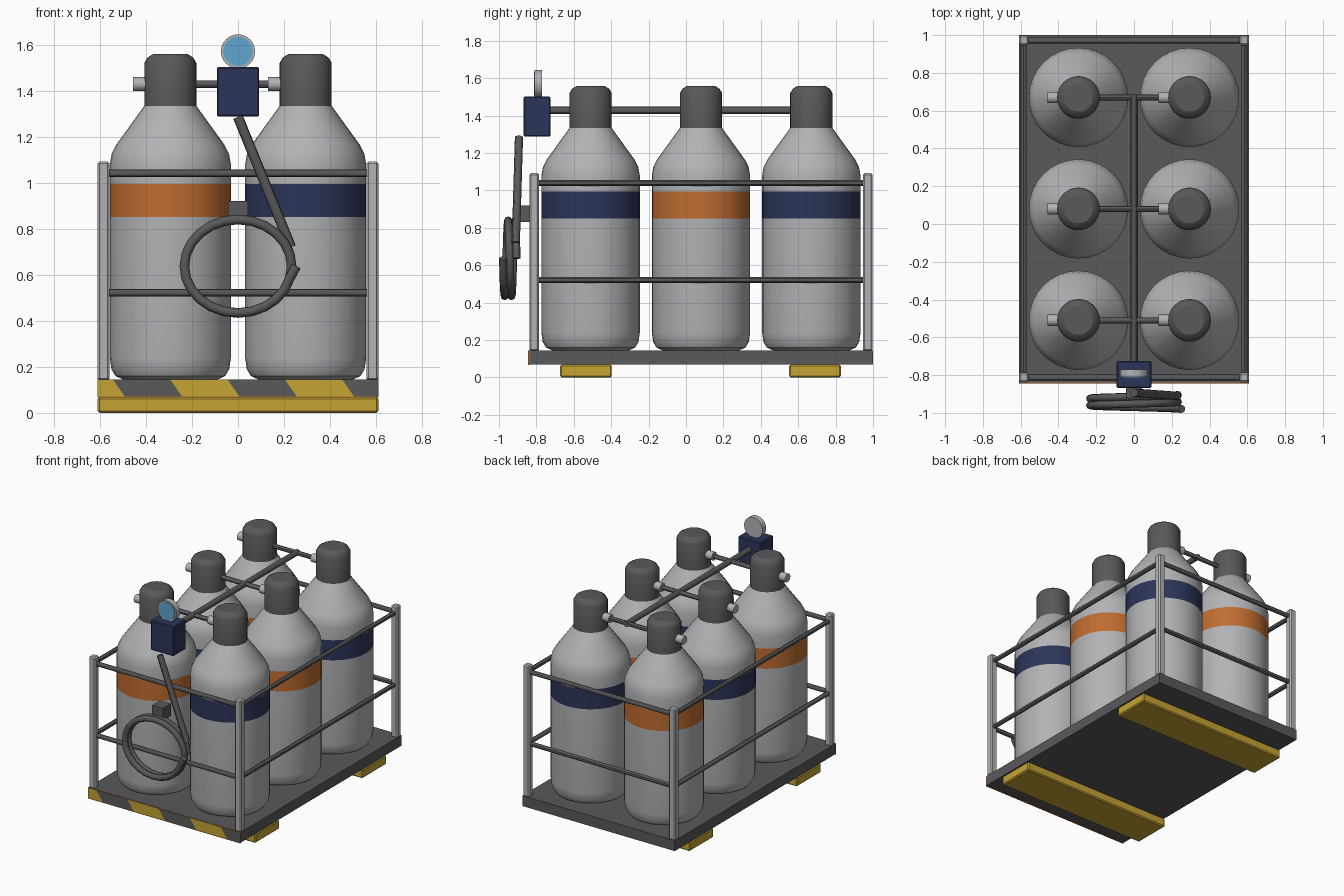
import bpy, bmesh
from math import pi, cos, sin, floor
from mathutils import Vector

cube = bpy.data.objects.get("Cube")
if cube:
    bpy.data.objects.remove(cube, do_unlink=True)


def material(name, rgb):
    m = bpy.data.materials.new(name)
    m.use_nodes = True
    m.diffuse_color = (*rgb, 1)
    m.node_tree.nodes["Principled BSDF"].inputs["Base Color"].default_value = (*rgb, 1)
    return m


LIGHT = material("light grey", (0.44, 0.45, 0.46))
DARK = material("dark grey", (0.1, 0.1, 0.105))
NAVY = material("navy blue", (0.025, 0.035, 0.1))
ORANGE = material("orange", (0.52, 0.15, 0.03))
YELLOW = material("yellow", (0.56, 0.37, 0.035))
GLASS = material("glass blue", (0.12, 0.38, 0.65))


def finish(name, bm, mats, smooth=True):
    bmesh.ops.recalc_face_normals(bm, faces=bm.faces)
    mesh = bpy.data.meshes.new(name)
    bm.to_mesh(mesh)
    bm.free()
    ob = bpy.data.objects.new(name, mesh)
    bpy.context.collection.objects.link(ob)
    for m in mats:
        mesh.materials.append(m)
    if smooth:
        bpy.ops.object.select_all(action="DESELECT")
        ob.select_set(True)
        bpy.context.view_layer.objects.active = ob
        bpy.ops.object.shade_smooth_by_angle(angle=pi / 6)
    return ob


def box(name, lo, hi, mat, bevel=0.0):
    lo, hi = Vector(lo), Vector(hi)
    bm = bmesh.new()
    bmesh.ops.create_cube(bm, size=1)
    for v in bm.verts:
        v.co = (lo + hi) / 2 + v.co * (hi - lo)
    if bevel:
        bmesh.ops.bevel(bm, geom=bm.edges[:], offset=bevel, segments=1, affect="EDGES")
    return finish(name, bm, [mat], False)


def rod(name, a, b, radius, mat, sides=12):
    a, b = Vector(a), Vector(b)
    bm = bmesh.new()
    bmesh.ops.create_cone(bm, cap_ends=True, segments=sides, radius1=radius,
                          radius2=radius, depth=(b - a).length)
    turn = (b - a).to_track_quat("Z", "Y")
    for v in bm.verts:
        v.co = turn @ v.co + (a + b) / 2
    return finish(name, bm, [mat])


def lathe(name, profile, mats, rule, sides=32):
    """Spin (radius, height) points around z; rule picks a material from face height."""
    bm = bmesh.new()
    verts = [bm.verts.new((r, 0, z)) for r, z in profile]
    edges = [bm.edges.new(pair) for pair in zip(verts, verts[1:])]
    bmesh.ops.spin(bm, geom=verts + edges, cent=(0, 0, 0), axis=(0, 0, 1),
                   angle=2 * pi, steps=sides, use_duplicate=False)
    bmesh.ops.remove_doubles(bm, verts=bm.verts, dist=0.0005)
    for f in bm.faces:
        f.material_index = rule(f.calc_center_median().z)
    return finish(name, bm, mats)


# Pallet and skids
box("base_plate", (-0.61, -0.838, 0.07), (0.61, 1, 0.145), DARK)
for label, y in (("front", -0.535), ("back", 0.69)):
    box(label + "_skid", (-0.61, y - 0.138, 0), (0.61, y + 0.138, 0.068), YELLOW, 0.008)

# Hazard panel with slanted stripes
SLANT, PITCH, FIRST = 0.7, 0.249, -0.54
bm = bmesh.new()
bmesh.ops.create_cube(bm, size=1)
for v in bm.verts:
    v.co = Vector((0, -0.841, 0.105)) + v.co * Vector((1.22, 0.008, 0.078))
cuts = [((FIRST + i * PITCH, 0, 0.14), (1, 0, SLANT)) for i in range(5)]
cuts.append(((0, 0, 0.071), (0, 0, 1)))
for point, normal in cuts:
    bmesh.ops.bisect_plane(bm, geom=bm.verts[:] + bm.edges[:] + bm.faces[:],
                           plane_co=point, plane_no=normal)
bm.normal_update()
for f in bm.faces:
    c = f.calc_center_median()
    if f.normal.y < -0.5 and c.z > 0.071:
        stripe = floor((c.x + SLANT * (c.z - 0.14) - FIRST) / PITCH)
        f.material_index = 1 + stripe % 2
finish("hazard_panel", bm, [ORANGE, DARK, YELLOW], False)

# Cage posts and rails
PX, FRONT, BACK = 0.584, -0.812, 0.972
for sx, side in ((-1, "right"), (1, "left")):
    for y, end in ((FRONT, "front"), (BACK, "back")):
        box(f"{end}_{side}_post", (sx * PX - 0.026, y - 0.026, 0.14),
            (sx * PX + 0.026, y + 0.026, 1.092), LIGHT, 0.009)
for level, z in (("lower", 0.522), ("upper", 1.041)):
    for y, end in ((FRONT, "front"), (BACK, "back")):
        rod(f"{level}_{end}_rail", (-PX, y, z), (PX, y, z), 0.016, DARK)
    for sx, side in ((-1, "right"), (1, "left")):
        rod(f"{level}_{side}_rail", (sx * PX, FRONT, z), (sx * PX, BACK, z), 0.016, DARK)

# Gas cylinders with painted bands, valve caps, fittings and cross pipes
TANK = [(0, 0.145), (0.205, 0.145), (0.238, 0.16), (0.256, 0.19), (0.263, 0.24),
        (0.263, 0.85), (0.263, 0.995), (0.263, 1.08), (0.255, 1.125), (0.235, 1.165),
        (0.112, 1.335), (0, 1.335)]
CAP = [(0, 1.32), (0.113, 1.32), (0.113, 1.52), (0.1, 1.543), (0.076, 1.558), (0, 1.558)]
TX, PIPE_Z = 0.294, 1.428
for row in range(3):
    y = -0.51 + 0.59 * row
    for col, x in enumerate((-TX, TX)):
        paint = NAVY if (row + col) % 2 else ORANGE
        tank = lathe("gas_cylinder", TANK, [LIGHT, paint],
                     lambda z: int(0.85 < z < 0.995))
        cap = lathe("valve_cap", CAP, [DARK], lambda z: 0)
        tank.location = cap.location = (x, y, 0)
        rod("valve_fitting", (x - 0.163, y, PIPE_Z), (x - 0.1, y, PIPE_Z), 0.03, LIGHT, 16)
    rod("cross_pipe", (-TX, y, PIPE_Z), (TX, y, PIPE_Z), 0.016, DARK)
rod("manifold_pipe", (0, -0.75, PIPE_Z), (0, 0.685, PIPE_Z), 0.02, DARK)

# Regulator and pressure gauge
box("regulator", (-0.092, -0.868, 1.287), (0.092, -0.725, 1.502), NAVY, 0.006)
GZ = 1.57
rod("gauge_body", (0, -0.81, GZ), (0, -0.77, GZ), 0.074, LIGHT, 32)
rod("gauge_glass", (0, -0.814, GZ), (0, -0.806, GZ), 0.063, GLASS, 32)

# Hose, coiled twice around its hook
rod("hose_drop", (0, -0.893, 1.285), (0.23, -0.91, 0.72), 0.022, DARK)
box("hose_hook", (-0.043, -0.92, 0.83), (0.043, -0.83, 0.92), DARK)
STEPS = 24
curve = bpy.data.curves.new("hose_coil", "CURVE")
curve.dimensions = "3D"
curve.bevel_depth = 0.021
curve.bevel_resolution = 2
curve.use_fill_caps = True
spline = curve.splines.new("POLY")
spline.points.add(2 * STEPS)
for i, p in enumerate(spline.points):
    a = 2 * pi * i / STEPS
    p.co = (0.233 * cos(a), -0.905 - 0.037 * i / STEPS, 0.637 + 0.203 * sin(a), 1)
spline.points[-1].co.x += 0.02
spline.use_smooth = True
curve.materials.append(DARK)
coil = bpy.data.objects.new("hose_coil", curve)
bpy.context.collection.objects.link(coil)
